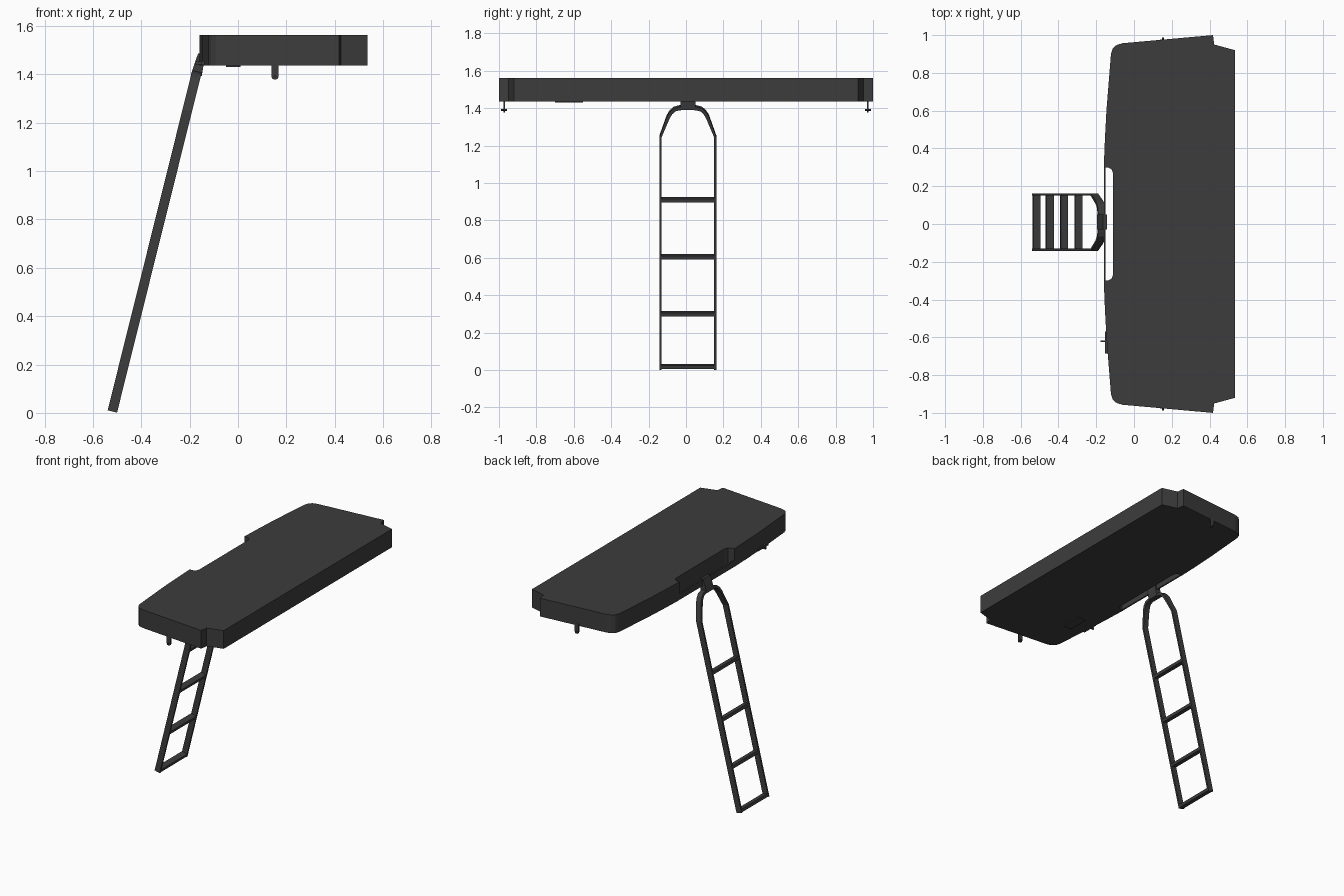
import bpy, bmesh, math
from mathutils import Vector

if "Cube" in bpy.data.objects:
    bpy.data.objects.remove(bpy.data.objects["Cube"])

mat = bpy.data.materials.new("dark_charcoal")
mat.diffuse_color = (0.046, 0.046, 0.046, 1)
mat.use_nodes = True
mat.node_tree.nodes["Principled BSDF"].inputs["Base Color"].default_value = mat.diffuse_color


def finish(name, bm):
    bmesh.ops.recalc_face_normals(bm, faces=bm.faces)
    me = bpy.data.meshes.new(name)
    bm.to_mesh(me)
    bm.free()
    me.materials.append(mat)
    ob = bpy.data.objects.new(name, me)
    bpy.context.collection.objects.link(ob)
    return ob


def prism(name, pts, vec):
    """Extrude a closed 3D outline along vec."""
    bm = bmesh.new()
    f = bm.faces.new([bm.verts.new(p) for p in pts])
    r = bmesh.ops.extrude_face_region(bm, geom=[f])
    bmesh.ops.translate(bm, vec=vec, verts=[v for v in r["geom"] if isinstance(v, bmesh.types.BMVert)])
    if not f.is_valid or len([g for g in bm.faces if len(g.verts) == len(pts)]) < 2:
        bm.faces.new([v for v in bm.verts][:len(pts)])
    return finish(name, bm)


def box(name, x0, x1, y0, y1, z0, z1):
    return prism(name, [(x0, y0, z0), (x1, y0, z0), (x1, y1, z0), (x0, y1, z0)], (0, 0, z1 - z0))


# platform slab: half outline, mirrored over y
Z0, Z1 = 1.436, 1.562
half = [(0.535, 0.92), (0.425, 0.95), (0.418, 1.0), (-0.06, 0.957), (-0.092, 0.948),
        (-0.112, 0.93), (-0.122, 0.9), (-0.134, 0.75), (-0.146, 0.6), (-0.154, 0.45),
        (-0.16, 0.3), (-0.135, 0.298), (-0.118, 0.288), (-0.11, 0.265)]
outline = half + [(x, -y) for x, y in reversed(half)]
slab = prism("platform", [(x, y, Z0) for x, y in outline], (0, 0, Z1 - Z0))

# thin bar closing the notch along the low edge
box("notch_bar", -0.16, -0.15, -0.31, 0.31, 1.437, 1.48)

# side pegs with cross pins
for s in (-1, 1):
    y = s * 0.973
    pts = [(0.138, y - 0.004, 1.45)]
    pts += [(0.153 + 0.015 * math.cos(math.pi + math.pi * i / 8), y - 0.004,
             1.393 + 0.015 * math.sin(math.pi + math.pi * i / 8)) for i in range(9)]
    pts += [(0.168, y - 0.004, 1.45)]
    prism("side_peg", pts, (0, 0.008, 0))
    pin = [(0.153 + 0.006 * math.cos(a * math.pi / 4), y - 0.015,
            1.391 + 0.006 * math.sin(a * math.pi / 4)) for a in range(8)]
    prism("peg_pin", pin, (0, 0.03, 0))

# latch and plates under the platform
box("under_plate", -0.05, 0.01, -0.7, -0.55, 1.43, 1.44)
box("latch_plate", -0.153, -0.13, -0.685, -0.57, 1.438, 1.455)
box("latch_handle", -0.178, -0.14, -0.626, -0.616, 1.44, 1.452)

# ladder built in its own leaning plane
FOOT, TOP = Vector((-0.518, 0, 0.012)), Vector((-0.17, 0, 1.41))
up = (TOP - FOOT).normalized()
wide = Vector((up.z, 0, -up.x))
YC, HW = 0.01, 0.152


def on_ladder(y, z):
    return FOOT + up * ((z - FOOT.z) / up.z) + Vector((0, YC + y, 0))


# side rails and arched top: one flat band swept along a path
side = [(HW, 0.006), (HW, 1.25), (0.112, 1.355), (0.098, 1.378), (0.079, 1.395), (0.055, 1.402), (0.03, 1.404)]
side = [(y - 0.007 if y != HW else y - 0.006, z) for y, z in side]
path = side + [(-y, z) for y, z in reversed(side)]
bm = bmesh.new()
rings = []
for i, (y, z) in enumerate(path):
    a, b = path[max(i - 1, 0)], path[min(i + 1, len(path) - 1)]
    t = Vector((b[0] - a[0], b[1] - a[1])).normalized()
    n = Vector((t.y, -t.x))
    h = 0.006 if abs(y) > 0.14 else 0.009
    ring = []
    for k, w in ((1, 1), (1, -1), (-1, -1), (-1, 1)):
        p = on_ladder(y + n.x * h * k, z + n.y * h * k) + wide * 0.02 * w
        ring.append(bm.verts.new(p))
    rings.append(ring)
for r0, r1 in zip(rings, rings[1:]):
    for j in range(4):
        bm.faces.new((r0[j], r0[(j + 1) % 4], r1[(j + 1) % 4], r1[j]))
bm.faces.new(rings[0])
bm.faces.new(rings[-1])
finish("ladder_rails", bm)

# rungs
for z in (0.019, 0.3, 0.606, 0.91):
    c = on_ladder(-HW + 0.004, z)
    pts = [c + wide * 0.02 * a + up * 0.01 * b for a, b in ((-1, -1), (1, -1), (1, 1), (-1, 1))]
    prism("ladder_rung", pts, (0, 2 * HW - 0.008, 0))

# hook bracket joining ladder and platform
hook = [(-0.195, 1.398), (-0.15, 1.393), (-0.142, 1.44), (-0.142, 1.482), (-0.165, 1.486), (-0.178, 1.45)]
prism("ladder_hook", [(x, -0.03, z) for x, z in hook], (0, 0.08, 0))
